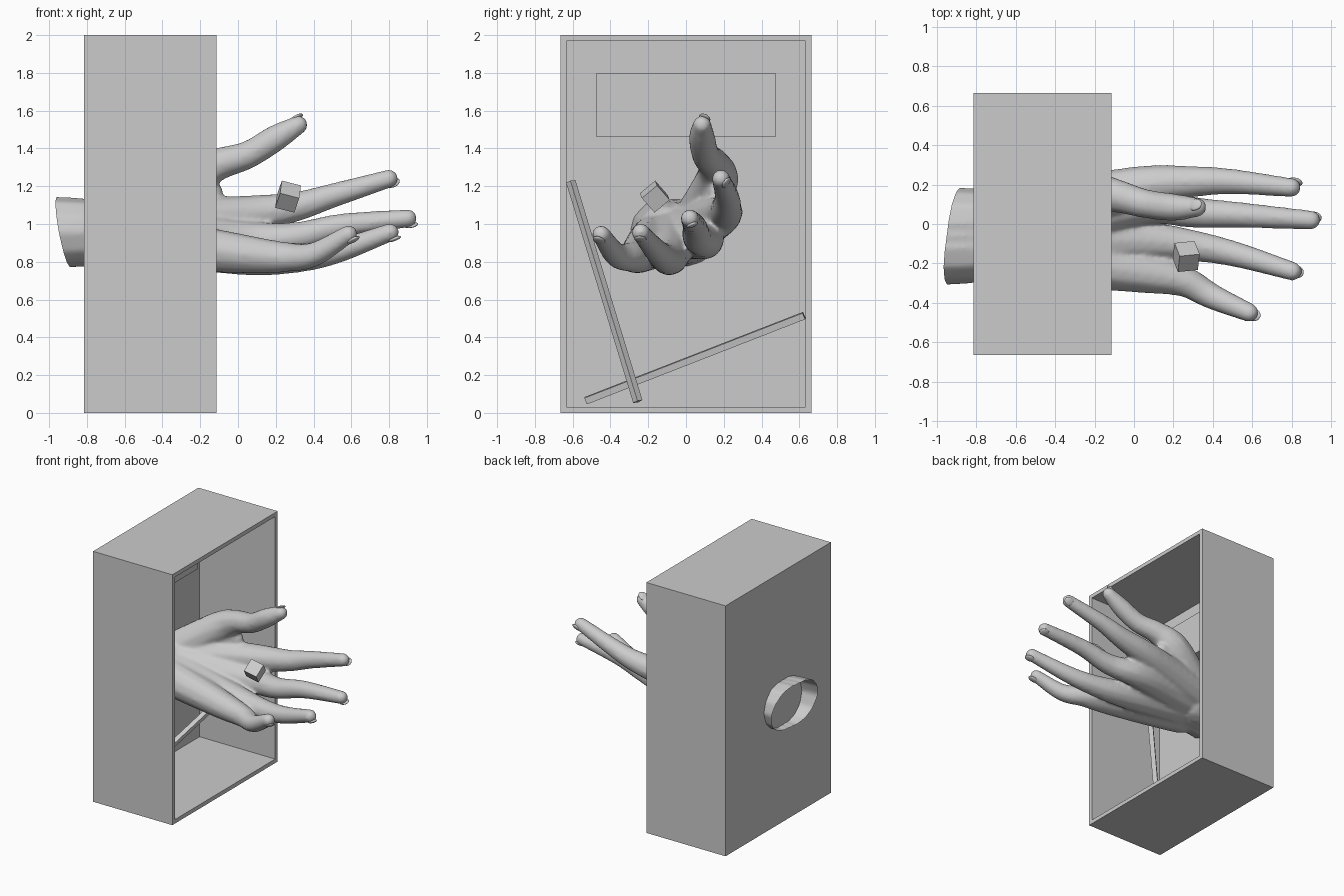
import bpy, bmesh
from mathutils import Vector, Matrix

if "Cube" in bpy.data.objects:
    bpy.data.objects.remove(bpy.data.objects["Cube"])


def finish(bm, name, smooth=False):
    for f in bm.faces:
        f.smooth = smooth
    me = bpy.data.meshes.new(name)
    bm.to_mesh(me)
    bm.free()
    ob = bpy.data.objects.new(name, me)
    bpy.context.collection.objects.link(ob)
    return ob


def block(name, center, size, rot=None):
    bm = bmesh.new()
    m = Matrix.Translation(center) @ (rot or Matrix()) @ Matrix.Diagonal((*size, 1))
    bmesh.ops.create_cube(bm, size=1, matrix=m)
    return finish(bm, name)


def stick(name, a, b, w, spin):
    a, b = Vector(a), Vector(b)
    d = b - a
    rot = d.to_track_quat('Z', 'Y').to_matrix().to_4x4() @ Matrix.Rotation(spin, 4, 'Z')
    return block(name, (a + b) / 2, (w, w, d.length), rot)


# open crate, mouth towards +x
crate = block("crate", (-.465, 0, 1), (.7, 1.33, 2))
bm = bmesh.new()
bm.from_mesh(crate.data)
bm.normal_update()
bmesh.ops.delete(bm, geom=[f for f in bm.faces if f.normal.x > .9], context='FACES')
bm.to_mesh(crate.data)
bm.free()
sol = crate.modifiers.new("walls", 'SOLIDIFY')
sol.thickness, sol.offset, sol.use_even_offset = .032, -1, True

# parts inside the crate and the floating cube
block("back_panel", (-.735, 0, 1.63), (.1, .95, .34))
stick("low_stick", (-.66, -.53, .065), (-.475, .625, .515), .036, .2)
stick("steep_stick", (-.66, -.61, 1.225), (-.45, -.255, .06), .036, .3)
cube_rot = Matrix.Rotation(.1, 4, 'Z') @ Matrix.Rotation(.25, 4, 'Y') @ Matrix.Rotation(.72, 4, 'X')
block("small_cube", (.265, -.165, 1.145), (.105, .105, .105), cube_rot)


def spline(points, radii):
    """Smooth path of (position, radius) samples through the joints."""
    p = [Vector((*c, r)) for c, r in zip(points, radii)]
    p = [2 * p[0] - p[1]] + p + [2 * p[-1] - p[-2]]
    out = []
    for a, b, c, d in zip(p, p[1:], p[2:], p[3:]):
        n = max(2, int((c - b).length / .018))
        for t in (k / n for k in range(n)):
            out.append(.5 * (2 * b + (c - a) * t + (2 * a - 5 * b + 4 * c - d) * t * t
                             + (3 * b - a - 3 * c + d) * t ** 3))
    return out + [p[-2]]


# joints of each finger: knuckle, base, middle joint, tip
fingers = {
    "index": [(.05, .195, 1.05), (.3, .215, 1.09), (.5, .215, 1.15), (.8, .185, 1.24)],
    "middle": [(.05, .1, .915), (.3, .06, .93), (.55, .045, .99), (.9, .02, 1.03)],
    "ring": [(.05, -.085, .83), (.3, -.11, .82), (.52, -.155, .855), (.805, -.24, .955)],
    "pinky": [(.05, -.25, .84), (.25, -.29, .825), (.4, -.37, .838), (.585, -.45, .945)],
}
thumb = [(-.6, .05, 1), (-.28, .16, 1.22), (-.12, .15, 1.31), (.05, .105, 1.365), (.2, .085, 1.455), (.32, .085, 1.525)]

# every finger runs back to the wrist, where the bones fan out evenly
chains = [(thumb, (.13, .115, .088, .074, .07, .05))]
for i, joints in enumerate(fingers.values()):
    wrist = Vector((-.6, .05 - .068 * i, .985 - .022 * i))
    heel = wrist.lerp(Vector(joints[0]), .45)
    chains.append(([wrist, heel] + joints, (.14, .126, .1, .079, .065, .049)))
# skin between thumb and index, and the oval forearm
chains.append(([(-.5, .1, 1.08), (-.28, .15, 1.14), (-.13, .17, 1.17)], (.1, .08, .05)))
for y in (0, -.06, -.12):
    chains.append(([(-1.1, y, .955), (-.85, y, .955), (-.6, y * .85, .95)], (.19, .18, .16)))

bm = bmesh.new()
for points, radii in chains:
    for s in spline(points, radii):
        bmesh.ops.create_icosphere(bm, subdivisions=2, radius=s[3] * 1.03,
                                   matrix=Matrix.Translation(s.xyz))
source = finish(bm, "hand_source")
rem = source.modifiers.new("fuse", 'REMESH')
rem.mode, rem.voxel_size = 'VOXEL', .012
smo = source.modifiers.new("soften", 'SMOOTH')
smo.factor, smo.iterations = .5, 12
dg = bpy.context.evaluated_depsgraph_get()
dg.update()
bm = bmesh.new()
bm.from_object(source, dg)
bpy.data.objects.remove(source)

# slanted open cut at the wrist
bmesh.ops.bisect_plane(bm, geom=bm.verts[:] + bm.edges[:] + bm.faces[:], dist=1e-5,
                       plane_co=(-.915, -.06, .95), plane_no=(1, -.13, .19), clear_inner=True)
finish(bm, "hand", True)

# nails on the back of each fingertip
backs = [(0, .75, -.65), (0, .35, -.9), (.3, 0, -.9), (.4, -.2, -.9), (-.3, .35, .9)]
names = list(fingers) + ["thumb"]
for name, joints, back in zip(names, list(fingers.values()) + [thumb], backs):
    tip = Vector(joints[-1])
    d = (tip - Vector(joints[-2])).normalized()
    n = Vector(back)
    n = (n - n.dot(d) * d).normalized()
    rot = Matrix((d, n.cross(d), n)).transposed().to_4x4()
    bm = bmesh.new()
    bmesh.ops.create_uvsphere(bm, u_segments=20, v_segments=10, radius=1,
                              matrix=Matrix.Translation(tip + n * .039 + d * .008) @ rot
                              @ Matrix.Diagonal((.04, .032, .012, 1)))
    finish(bm, name + "_nail", True)
